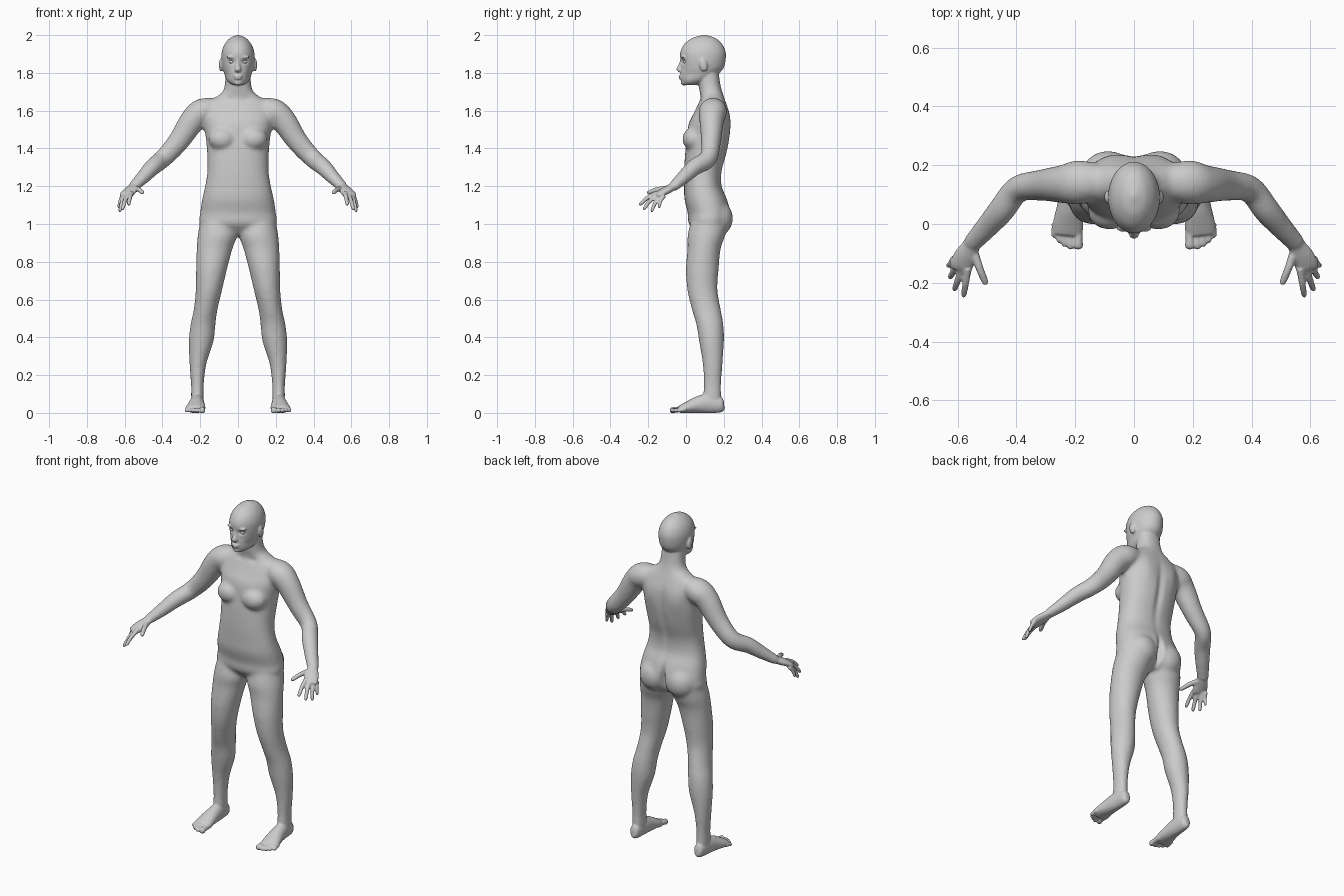
import bpy, bmesh, math
from mathutils import Vector, Matrix


def spline(rows, steps=6):
    """Catmull-Rom through rows of (x, y, z, ra, rb)."""
    pts = [rows[0]] + list(rows) + [rows[-1]]
    out = []
    for i in range(1, len(pts) - 2):
        a, b, c, d = pts[i - 1:i + 3]
        for k in range(steps):
            t = k / steps
            out.append([0.5 * (2 * q + (r - p) * t + (2 * p - 5 * q + 4 * r - s) * t * t
                               + (3 * q - p - 3 * r + s) * t ** 3)
                        for p, q, r, s in zip(a, b, c, d)])
    return out + [list(rows[-1])]


def loft(bm, rows, level=False, both=False, power=2.0, sides=28):
    """Skin ellipses along a path; level keeps the rings horizontal."""
    for side in ((1, -1) if both else (1,)):
        path = spline([(r[0] * side, *r[1:]) for r in rows])
        rings = []
        for i, (x, y, z, ra, rb) in enumerate(path):
            u, v = Vector((1, 0, 0)), Vector((0, 1, 0))
            if not level:
                t = (Vector(path[min(i + 1, len(path) - 1)][:3])
                     - Vector(path[max(i - 1, 0)][:3])).normalized()
                u = t.cross(Vector((0, 0, 1))).normalized()
                v = u.cross(t)
            ring = []
            for k in range(sides):
                a = 2 * math.pi * k / sides
                c, s = math.cos(a), math.sin(a)
                c = math.copysign(abs(c) ** (2 / power), c)
                s = math.copysign(abs(s) ** (2 / power), s)
                ring.append(bm.verts.new(Vector((x, y, z)) + u * c * max(ra, .001)
                                         + v * s * max(rb, .001)))
            rings.append(ring)
        faces = [bm.faces.new((p[k], p[(k + 1) % sides], q[(k + 1) % sides], q[k]))
                 for p, q in zip(rings, rings[1:]) for k in range(sides)]
        faces += [bm.faces.new(rings[0][::-1]), bm.faces.new(rings[-1])]
        bmesh.ops.recalc_face_normals(bm, faces=faces)


def ball(bm, loc, size, both=False, tilt=0):
    for side in ((1, -1) if both else (1,)):
        m = (Matrix.Translation((loc[0] * side, loc[1], loc[2]))
             @ Matrix.Rotation(tilt, 4, 'X') @ Matrix.Diagonal((*size, 1)))
        bmesh.ops.create_uvsphere(bm, u_segments=24, v_segments=16, radius=1, matrix=m)


def fuse(bm, name, voxel, smooth):
    """Merge overlapping volumes into one smooth skin."""
    me = bpy.data.meshes.new(name)
    bm.to_mesh(me)
    bm.free()
    ob = bpy.data.objects.new(name, me)
    bpy.context.collection.objects.link(ob)
    bpy.context.view_layer.objects.active = ob
    ob.select_set(True)
    m = ob.modifiers.new("Remesh", 'REMESH')
    m.mode, m.voxel_size, m.use_smooth_shade = 'VOXEL', voxel, True
    m2 = ob.modifiers.new("Smooth", 'SMOOTH')
    m2.factor, m2.iterations = 0.5, smooth
    for n in ("Remesh", "Smooth"):
        bpy.ops.object.modifier_apply(modifier=n)
    return ob


# ---- core: torso, legs and arms, blended softly ----
core = bmesh.new()
loft(core, [(0, .12, .945, .11, .06), (0, .12, 1.0, .20, .105), (0, .122, 1.06, .20, .113),
            (0, .105, 1.13, .19, .113), (0, .09, 1.2, .174, .10), (0, .09, 1.28, .162, .10),
            (0, .105, 1.37, .163, .11), (0, .117, 1.45, .17, .113), (0, .124, 1.53, .18, .110),
            (0, .136, 1.59, .185, .093), (0, .14, 1.64, .165, .073), (0, .14, 1.67, .12, .062),
            (0, .132, 1.70, .082, .06), (0, .124, 1.74, .07, .058), (0, .115, 1.82, .065, .056)],
     level=True, power=2.3, sides=40)
# legs
loft(core, [(.11, .13, 1.06, .08, .09), (.108, .11, .95, .104, .10), (.124, .096, .87, .095, .088),
            (.14, .086, .76, .082, .087), (.154, .087, .65, .070, .080), (.171, .107, .55, .063, .077),
            (.185, .126, .47, .066, .072), (.195, .135, .38, .066, .066), (.212, .141, .26, .045, .053),
            (.215, .14, .15, .034, .047), (.215, .138, .08, .034, .05), (.215, .138, .03, .03, .045)],
     level=True, both=True)
# arms
loft(core, [(.09, .145, 1.615, .05, .05), (.18, .142, 1.597, .075, .07), (.237, .136, 1.553, .066, .068),
            (.315, .132, 1.437, .053, .057), (.395, .118, 1.348, .046, .05), (.45, .048, 1.303, .046, .045),
            (.50, -.01, 1.25, .040, .037), (.55, -.065, 1.2, .033, .027), (.56, -.08, 1.19, .03, .022)],
     both=True)
ball(core, (.082, .042, 1.45), (.075, .062, .062), both=True)     # chest
ball(core, (.088, .165, 1.03), (.092, .084, .095), both=True)     # buttocks
core_ob = fuse(core, "core", .01, 9)

# ---- details joined to the core ----
bm = bmesh.new()
bm.from_mesh(core_ob.data)
bpy.data.objects.remove(core_ob)
# head
loft(bm, [(0, .02, 1.735, .026, .036), (0, .042, 1.75, .050, .066), (0, .06, 1.772, .066, .088),
          (0, .075, 1.80, .075, .104), (0, .087, 1.83, .083, .114), (0, .09, 1.87, .088, .12),
          (0, .09, 1.91, .086, .12), (0, .091, 1.95, .072, .102), (0, .094, 1.982, .045, .066),
          (0, .096, 1.997, .016, .022), (0, .096, 2.001, .004, .005)], level=True, sides=36)
# nose, lips, chin, brow, ears
loft(bm, [(0, -.016, 1.88, .008, .012), (0, -.026, 1.845, .010, .013),
          (0, -.035, 1.818, .017, .016), (0, -.028, 1.804, .014, .01)], level=True)
ball(bm, (0, -.027, 1.784), (.025, .013, .007), tilt=.2)
ball(bm, (0, -.025, 1.771), (.021, .013, .007))
ball(bm, (0, -.010, 1.749), (.024, .018, .016))
ball(bm, (.034, -.014, 1.884), (.027, .014, .008), both=True)
ball(bm, (.090, .092, 1.842), (.011, .021, .036), both=True, tilt=.2)
# palms
loft(bm, [(.537, -.05, 1.213, .026, .022), (.555, -.078, 1.193, .031, .021),
          (.574, -.11, 1.175, .038, .02), (.588, -.142, 1.157, .040, .017),
          (.594, -.158, 1.148, .034, .010)], both=True)
# fingers (knuckle, tip, radius) and thumb
for a, b, r in (((.565, -.150, 1.165), (.580, -.250, 1.100), .0115),
                ((.585, -.145, 1.157), (.612, -.228, 1.076), .0115),
                ((.602, -.132, 1.150), (.627, -.185, 1.064), .011),
                ((.612, -.115, 1.150), (.634, -.145, 1.085), .010),
                ((.548, -.085, 1.188), (.502, -.208, 1.165), .0135)):
    a, b = Vector(a), Vector(b)
    mid = a.lerp(b, .5) + Vector((0, -.004, .006))
    loft(bm, [(*a, r * 1.2, r * 1.2), (*mid, r, r), (*a.lerp(b, .9), r * .85, r * .8),
              (*b, r * .3, r * .3)], both=True, sides=14)
# feet
loft(bm, [(.215, .202, .042, .012, .022), (.215, .186, .042, .028, .040), (.216, .12, .05, .036, .052),
          (.219, .06, .042, .043, .044), (.224, .0, .027, .052, .029), (.227, -.035, .018, .050, .019)],
     both=True)
# toes (x, tip y, radius)
for x, y, r in ((.190, -.086, .017), (.216, -.087, .0115), (.236, -.078, .011),
                (.254, -.065, .0105), (.271, -.048, .0105)):
    loft(bm, [(x, .0, .02, r, r), (x, y + .035, .017, r * .9, r * .9),
              (x, y + .010, .012, r, r), (x, y, .010, r * .4, r * .4)], both=True, sides=14)
body = fuse(bm, "body", .005, 4)

# ---- sculpted dents and bulges: centre, falloff radii, push ----
marks = [((.034, -.02, 1.860), (.018, .03, .012), (0, .012, 0)),     # eye sockets
         ((0, .23, 1.38), (.022, .06, .17), (0, -.012, 0)),          # spine
         ((0, .24, 1.03), (.016, .08, .07), (0, -.035, 0)),          # cleft
         ((.09, .23, 1.53), (.05, .05, .07), (0, .008, 0)),          # shoulder blades
         ((.045, .05, 1.66), (.03, .04, .015), (0, .006, 0)),        # collar hollows
         ((.07, -.0, 1.79), (.025, .06, .025), (-.005, 0, 0))]       # cheeks
for v in body.data.vertices:
    p = v.co.copy()
    for c, r, push in marks:
        e = ((abs(p.x) - c[0]) / r[0]) ** 2 + ((p.y - c[1]) / r[1]) ** 2 + ((p.z - c[2]) / r[2]) ** 2
        if e < 9:
            w = math.exp(-e)
            v.co += Vector((push[0] * math.copysign(1, p.x), push[1], push[2])) * w
    v.co.z = max(v.co.z, 0)
body.data.polygons.foreach_set("use_smooth", [True] * len(body.data.polygons))

# ---- eyes ----
eyes = bmesh.new()
ball(eyes, (.034, -.001, 1.858), (.015, .014, .010), both=True)
me = bpy.data.meshes.new("eyes")
eyes.to_mesh(me)
eyes.free()
me.polygons.foreach_set("use_smooth", [True] * len(me.polygons))
bpy.context.collection.objects.link(bpy.data.objects.new("eyes", me))
